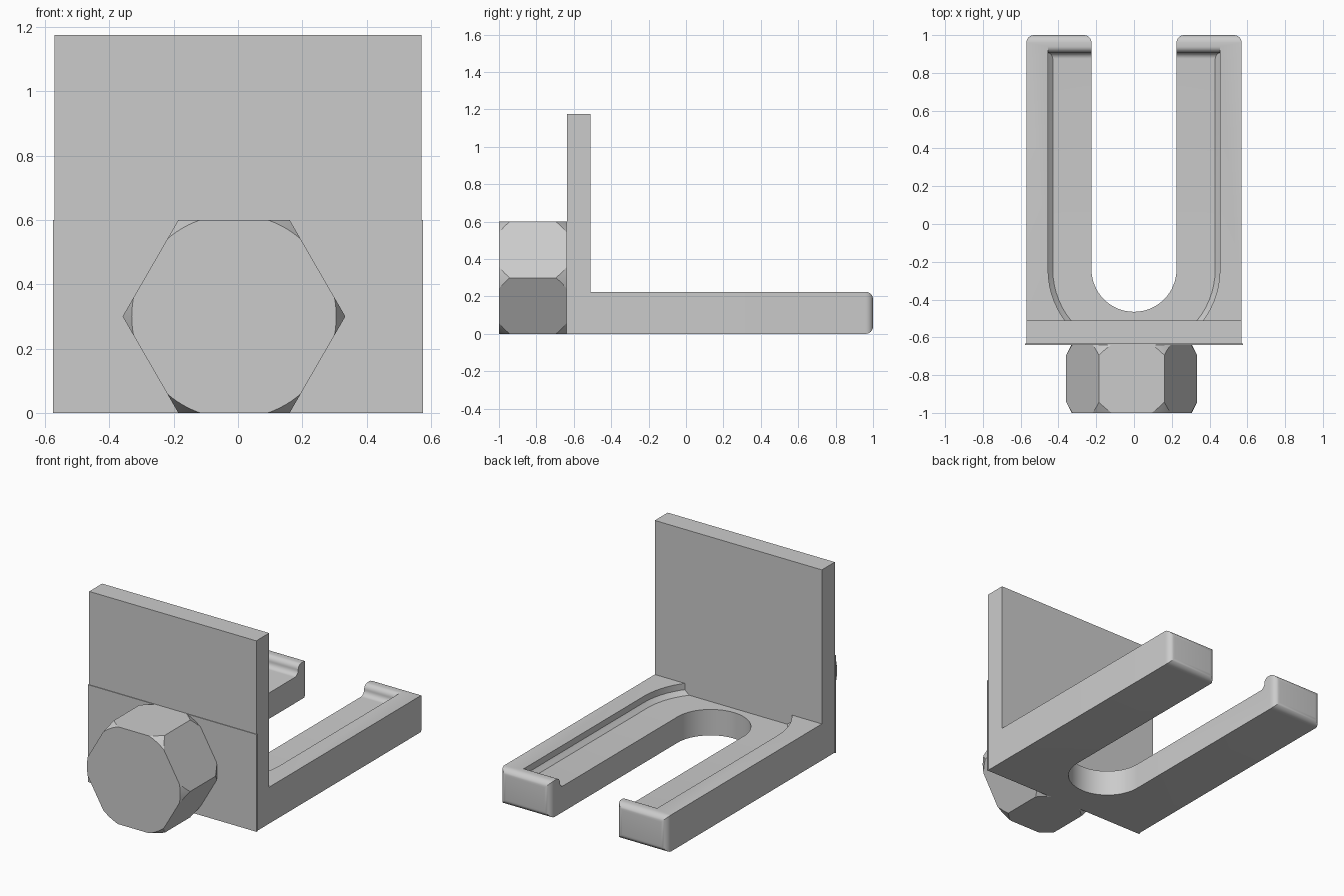
import bpy, bmesh, math

if "Cube" in bpy.data.objects:
    bpy.data.objects.remove(bpy.data.objects["Cube"])

grey = bpy.data.materials.new("plain grey")
grey.diffuse_color = (0.6, 0.6, 0.6, 1)
grey.use_nodes = True
grey.node_tree.nodes["Principled BSDF"].inputs["Base Color"].default_value = grey.diffuse_color


def make(name, bm):
    bmesh.ops.recalc_face_normals(bm, faces=bm.faces[:])
    me = bpy.data.meshes.new(name)
    bm.to_mesh(me)
    bm.free()
    me.materials.append(grey)
    ob = bpy.data.objects.new(name, me)
    bpy.context.collection.objects.link(ob)
    return ob


def loft(rings):
    """Closed solid through rings that share one point count."""
    bm = bmesh.new()
    vs = [[bm.verts.new(p) for p in r] for r in rings]
    n = len(vs[0])
    for a, b in zip(vs, vs[1:]):
        for i in range(n):
            j = (i + 1) % n
            bm.faces.new((a[i], a[j], b[j], b[i]))
    bm.faces.new(vs[0])
    bm.faces.new(vs[-1])
    return bm


def box(name, x, y0, y1, z1):
    ring = [(-x, y0), (x, y0), (x, y1), (-x, y1)]
    return make(name, loft([[(a, b, z) for a, b in ring] for z in (0, z1)]))


def cut(ob, tool, operation, angle):
    m = ob.modifiers.new("cut", 'BOOLEAN')
    m.object, m.operation, m.solver = tool, operation, 'EXACT'
    bpy.ops.object.select_all(action='DESELECT')
    bpy.context.view_layer.objects.active = ob
    ob.select_set(True)
    bpy.ops.object.modifier_apply(modifier=m.name)
    bpy.data.objects.remove(tool)
    bpy.ops.object.shade_smooth_by_angle(angle=math.radians(angle))


def u_arc(r, n=32, cy=-0.24):
    """Half circle from the left side, round the bottom, to the right."""
    return [(-r * math.cos(math.pi * i / n), cy - r * math.sin(math.pi * i / n))
            for i in range(n + 1)]


# Upright plate with a slightly wider thin plate low on its front
box("upright_plate", 0.57, -0.636, -0.51, 1.175)
box("front_backing", 0.576, -0.64, -0.632, 0.6)

# Fork: flat slab with a round-ended slot and rounded arm tips
H = 0.225
outline = ([(-0.57, -0.51), (-0.57, 1.0), (-0.225, 1.0)] + u_arc(0.225)
           + [(0.225, 1.0), (0.57, 1.0), (0.57, -0.51)])
bm = loft([[(x, y, z) for x, y in outline] for z in (0, H)])
tips = [e for e in bm.edges if all(v.co.y > 0.99 for v in e.verts)]
bmesh.ops.bevel(bm, geom=tips, offset=0.04, segments=6, profile=0.5,
                affect='EDGES')
fork = make("fork", bm)

# Recess with chamfered side walls, and a curved stop lip at the tips
R, FLOOR = 0.0325, 0.16
prof = []
for i in range(9):
    a = math.pi / 2 * i / 8
    prof.append((0.875 + R * math.sin(a), FLOOR + R - R * math.cos(a)))
for i in range(1, 9):
    b = math.pi / 2 * i / 8
    prof.append((0.94 - R * math.cos(b), FLOOR + R + R * math.sin(b)))
prof.append((0.94, 0.32))
rings = []
for y_end, z in prof:
    w = min(0.455, 0.43 + z - FLOOR)
    rings.append([(x, y, z) for x, y in [(-w, y_end)] + u_arc(w) + [(w, y_end)]])
cut(fork, make("recess_cutter", loft(rings)), 'DIFFERENCE', 30)


# Hex bolt head, its corners trimmed by a cone at both ends
def circle(r, y, n):
    return [(-0.0125 + r * math.cos(2 * math.pi * i / n), y,
             0.3 + r * math.sin(2 * math.pi * i / n)) for i in range(n)]


hexr = 0.3 / math.cos(math.pi / 6)
head = make("hex_head", loft([circle(hexr, y, 6) for y in (-1.0, -0.638)]))
trim = make("trim_cutter", loft([circle(r, y, 96) for r, y in (
    (0.308, -1.02), (0.358, -0.92), (0.358, -0.718), (0.308, -0.618))]))
cut(head, trim, 'INTERSECT', 20)
